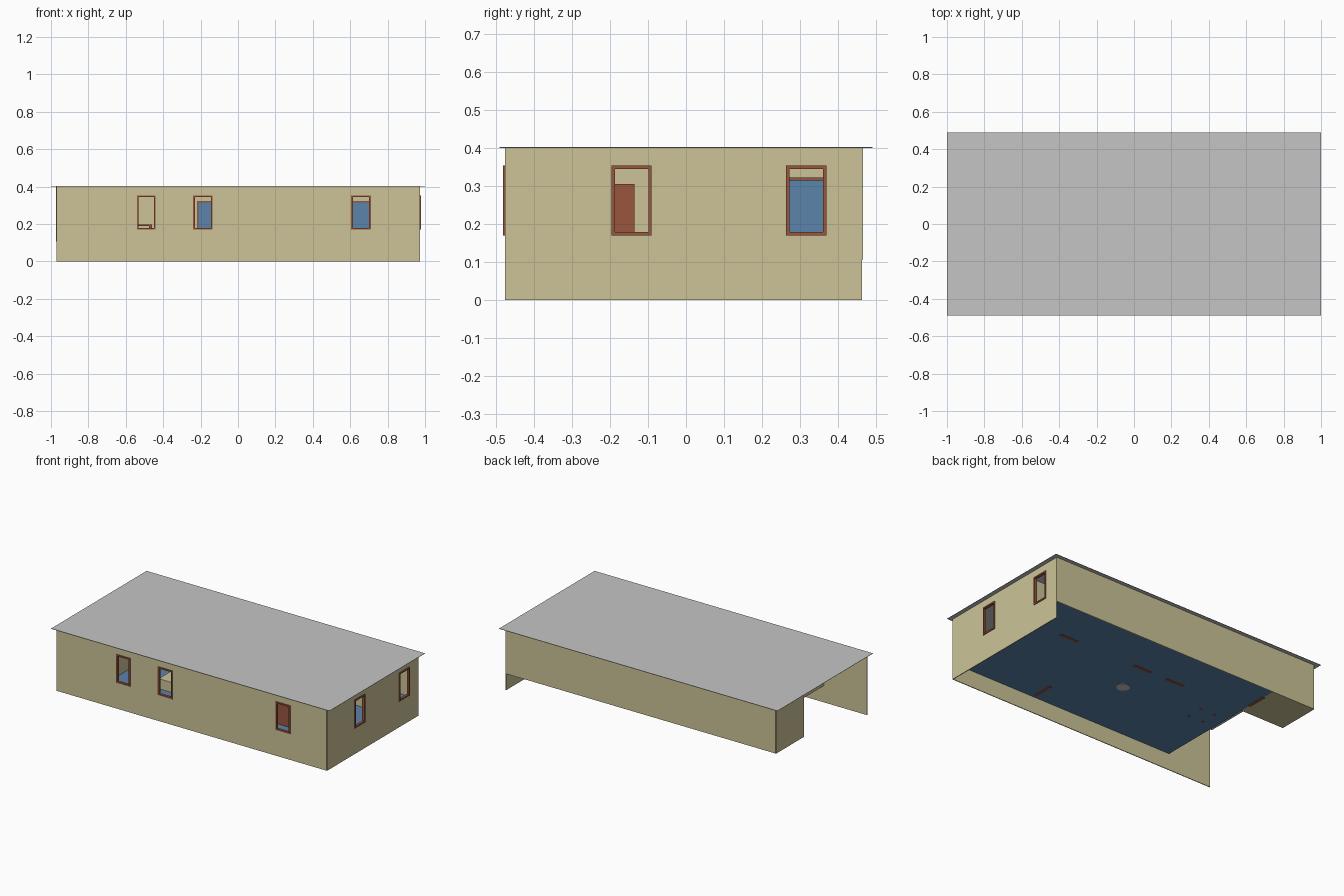
import bpy, bmesh
from mathutils import Matrix

if "Cube" in bpy.data.objects:
    bpy.data.objects.remove(bpy.data.objects["Cube"])

def mat(name, r, g, b):
    lin = lambda c: ((c / 255 + 0.055) / 1.055) ** 2.4
    m = bpy.data.materials.new(name)
    m.diffuse_color = (lin(r), lin(g), lin(b), 1)
    m.use_nodes = True
    m.node_tree.nodes["Principled BSDF"].inputs["Base Color"].default_value = m.diffuse_color
    return m

CREAM = mat("cream_wall", 205, 196, 152)
GRAY = mat("gray_roof", 197, 197, 197)
BROWN = mat("brown_wood", 152, 86, 63)
BLUE = mat("blue_paint", 92, 131, 170)

def make(name, boxes, material):
    """One object from axis-aligned boxes (x0, x1, y0, y1, z0, z1)."""
    bm = bmesh.new()
    for x0, x1, y0, y1, z0, z1 in boxes:
        m = Matrix.Translation(((x0 + x1) / 2, (y0 + y1) / 2, (z0 + z1) / 2))
        m = m @ Matrix.Diagonal((x1 - x0, y1 - y0, z1 - z0, 1))
        bmesh.ops.create_cube(bm, size=1, matrix=m)
    me = bpy.data.meshes.new(name)
    bm.to_mesh(me)
    bm.free()
    me.materials.append(material)
    ob = bpy.data.objects.new(name, me)
    bpy.context.collection.objects.link(ob)
    return ob

def slab(axis, pos, depth, a0, a1, z0, z1):
    """Upright slab running along axis 'x' or 'y', centred on pos."""
    p0, p1 = pos - depth / 2, pos + depth / 2
    return (a0, a1, p0, p1, z0, z1) if axis == 'x' else (p0, p1, a0, a1, z0, z1)

def wall(name, axis, pos, a0, a1, z0, holes=(), top=0.4, t=0.005):
    """Thin wall with rectangular openings (h0, h1, zlow, zhigh)."""
    boxes, cur = [], a0
    for h0, h1, zl, zh in holes:
        boxes.append(slab(axis, pos, t, cur, h0, z0, top))
        if zl > z0:
            boxes.append(slab(axis, pos, t, h0, h1, z0, zl))
        boxes.append(slab(axis, pos, t, h0, h1, zh, top))
        cur = h1
    boxes.append(slab(axis, pos, t, cur, a1, z0, top))
    make(name, boxes, CREAM)

def frame(name, axis, pos, a0, a1, z0, z1, w, depth=0.016):
    make(name, [slab(axis, pos, depth, a0, a0 + w, z0, z1),
                slab(axis, pos, depth, a1 - w, a1, z0, z1),
                slab(axis, pos, depth, a0 + w, a1 - w, z0, z0 + w),
                slab(axis, pos, depth, a0 + w, a1 - w, z1 - w, z1)], BROWN)

FLOOR = 0.11
X0, XP, X1 = -0.97, -0.66, 0.97      # left end, porch wall, right end
Y0, YC, Y1 = -0.473, 0.18, 0.462     # front, corridor wall, back

# roof and floors
make("roof", [(-1, 1, -0.49, 0.49, 0.4, 0.402)], GRAY)
make("floor", [(XP, X1, Y0, Y1, FLOOR - 0.003, FLOOR)], BLUE)
make("closet_floor", [(X0, XP, YC, Y1, FLOOR - 0.003, FLOOR)], CREAM)

# outer walls with window openings
ZL, ZH, W = 0.17, 0.353, 0.009
front_win = [(-0.54, -0.44), (-0.24, -0.136), (0.605, 0.71)]
right_win = [(-0.195, -0.09), (0.263, 0.369)]
cut = lambda ws: [(a + W / 2, b - W / 2, ZL + W / 2, ZH - W / 2) for a, b in ws]
wall("front_wall", 'x', Y0, X0, X1, 0, cut(front_win))
wall("right_wall", 'y', X1, Y0, Y1, 0, cut(right_win))
wall("back_wall", 'x', Y1, X0, X1, FLOOR - 0.003)
wall("left_closet_wall", 'y', X0, YC, Y1, FLOOR - 0.003)
for i, (a, b) in enumerate(front_win):
    frame(f"front_window_frame_{i}", 'x', Y0, a, b, ZL, ZH, W)
for i, (a, b) in enumerate(right_win):
    frame(f"right_window_frame_{i}", 'y', X1, a, b, ZL, ZH, W)

# inner walls
wall("porch_wall", 'y', XP, Y0, Y1, FLOOR)
wall("corridor_wall", 'x', YC, X0, X1, FLOOR)
wall("room_wall", 'y', 0.0, Y0, YC, FLOOR)
wall("bedroom_wall", 'y', 0.365, Y0, YC, FLOOR)
wall("bathroom_wall", 'x', -0.06, 0.0, 0.365, FLOOR)

# doors: blue panel in a brown frame that reaches just under the floor
doors = [('x', YC, 0.645), ('x', YC, 0.09), ('x', YC, -0.155),
         ('y', 0.365, -0.38), ('y', XP, 0.315)]
for i, (axis, pos, c) in enumerate(doors):
    frame(f"door_frame_{i}", axis, pos, c - 0.065, c + 0.065, FLOOR - 0.006, 0.322, 0.008, 0.02)
    make(f"door_{i}", [slab(axis, pos, 0.009, c - 0.057, c + 0.057, FLOOR, 0.314)], BLUE)

# furniture seen through the windows
tx0, tx1, ty0, ty1 = -0.58, -0.46, -0.07, 0.05
legs = [(x, x + 0.015, y, y + 0.015, FLOOR - 0.005, 0.19)
        for x in (tx0, tx1 - 0.015) for y in (ty0, ty1 - 0.015)]
make("table", legs + [(tx0, tx1, ty0, ty1, 0.19, 0.198)], BROWN)
make("wardrobe", [(0.42, 0.59, -0.3, -0.135, FLOOR, 0.305)], BROWN)
make("bed", [(-0.36, -0.2, -0.3, 0.0, FLOOR, 0.175)], CREAM)

# round gray foot under the floor
bpy.ops.mesh.primitive_cylinder_add(vertices=16, radius=0.04, depth=0.04,
                                    location=(0.04, -0.05, 0.125))
foot = bpy.context.object
foot.name = "round_foot"
foot.data.materials.append(GRAY)
